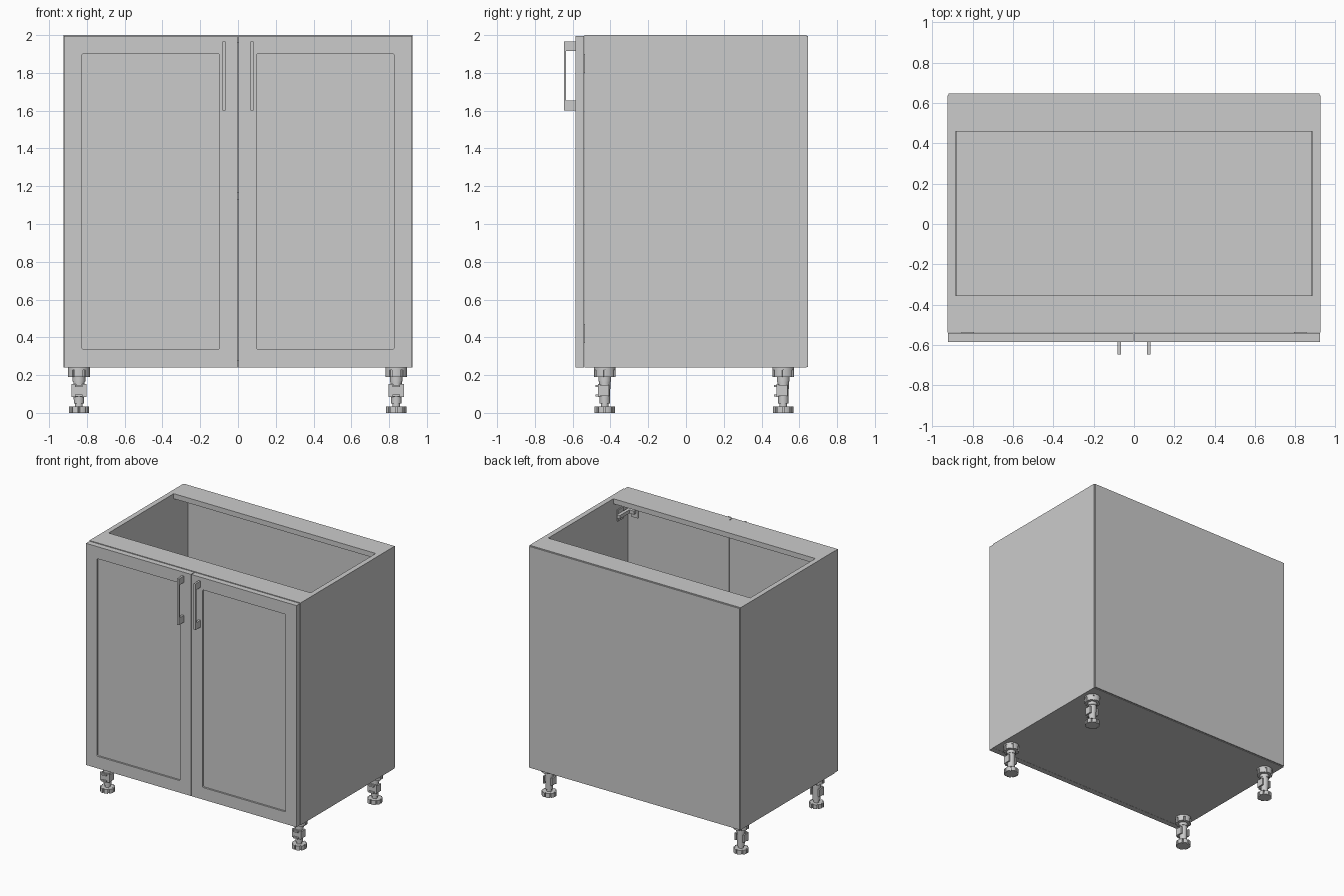
import bpy, bmesh
from math import cos, sin, pi, radians
from mathutils import Matrix, Vector

if "Cube" in bpy.data.objects:
    bpy.data.objects.remove(bpy.data.objects["Cube"])


def finish(name, bm, smooth=False):
    bmesh.ops.recalc_face_normals(bm, faces=bm.faces)
    me = bpy.data.meshes.new(name)
    bm.to_mesh(me)
    bm.free()
    if smooth:
        me.polygons.foreach_set("use_smooth", [True] * len(me.polygons))
        me.set_sharp_from_angle(angle=radians(30))
    ob = bpy.data.objects.new(name, me)
    bpy.context.collection.objects.link(ob)
    return ob


def add_box(bm, x, y, z):
    size = Vector((abs(x[1] - x[0]), abs(y[1] - y[0]), abs(z[1] - z[0])))
    mid = Vector((sum(x) / 2, sum(y) / 2, sum(z) / 2))
    m = Matrix.Translation(mid) @ Matrix.Diagonal((*size, 1))
    return bmesh.ops.create_cube(bm, size=1, matrix=m)["verts"]


def box(name, x, y, z):
    bm = bmesh.new()
    add_box(bm, x, y, z)
    return finish(name, bm)


def add_prism(bm, points, offset):
    face = bm.faces.new([bm.verts.new(p) for p in points])
    top = bmesh.ops.extrude_face_region(bm, geom=[face])["geom"]
    bmesh.ops.translate(bm, vec=offset, verts=[v for v in top if isinstance(v, bmesh.types.BMVert)])


def add_lathe(bm, profile, n=24):
    rings = [[bm.verts.new((r * cos(2 * pi * i / n), r * sin(2 * pi * i / n), z))
              for i in range(n)] for r, z in profile]
    for a, b in zip(rings, rings[1:]):
        for i in range(n):
            bm.faces.new((a[i], a[(i + 1) % n], b[(i + 1) % n], b[i]))
    bm.faces.new(rings[0])
    bm.faces.new(rings[-1])


def add_notched_disc(bm, r_out, r_in, z0, z1, lobes):
    pts = []
    step = 2 * pi / lobes
    for i in range(lobes):
        for f, r in ((-.40, r_in), (-.38, r_out), (-.19, r_out), (0, r_out),
                     (.19, r_out), (.38, r_out), (.40, r_in)):
            a = (i + .5 + f) * step
            pts.append((r * cos(a), r * sin(a), z0))
    add_prism(bm, pts, (0, 0, z1 - z0))


# Carcass panels
T = 0.04
F, B = -0.538, 0.637
for s, side in ((-1, "left"), (1, "right")):
    box(side + "_side_panel", (s * .925, s * .885), (F, B), (.24, 2))
box("bottom_panel", (-.885, .885), (F, B), (.24, .24 + T))
box("front_top_rail", (-.885, .885), (F, -.355), (2 - T, 2))
box("back_top_rail", (-.885, .885), (.46, B), (2 - T, 2))
box("shelf", (-.883, .883), (-.51, B), (1.126, 1.166))
box("back_panel", (-.921, .921), (B, .647), (.244, 1.996))

for s, side in ((-1, "left"), (1, "right")):
    # Door with recessed centre panel
    bm = bmesh.new()
    add_box(bm, (s * .003, s * .922), (-.585, -.541), (.241, 1.996))
    front = min(bm.faces, key=lambda f: f.calc_center_median().y)
    bmesh.ops.inset_region(bm, faces=[front], thickness=.135)
    bmesh.ops.bevel(bm, geom=list(front.verts), affect="VERTICES", offset=.008, segments=3, profile=.5)
    front = min((f for f in bm.faces if abs(f.calc_center_median().x - s * .4625) < .01
                 and f.normal.y < -.9), key=lambda f: f.calc_center_median().y)
    top = bmesh.ops.extrude_discrete_faces(bm, faces=[front])["faces"][0]
    bmesh.ops.translate(bm, vec=(0, .014, 0), verts=top.verts)
    finish(side + "_door", bm)

    # U-shaped handle
    bm = bmesh.new()
    yz = [(-.585, 1.6), (-.647, 1.6), (-.647, 1.966), (-.585, 1.966),
          (-.585, 1.915), (-.634, 1.915), (-.634, 1.655), (-.585, 1.655)]
    add_prism(bm, [(s * .073 - .008, y, z) for y, z in yz], (.016, 0, 0))
    finish(side + "_handle", bm)

    # Concealed hinges
    for z, level in ((1.85, "upper"), (.42, "lower")):
        bm = bmesh.new()
        add_box(bm, (s * .885, s * .875), (-.47, -.40), (z - .045, z + .045))
        add_box(bm, (s * .875, s * .85), (-.51, -.385), (z - .014, z + .014))
        add_box(bm, (s * .875, s * .81), (-.532, -.505), (z - .014, z + .014))
        add_box(bm, (s * .855, s * .795), (-.541, -.532), (z - .05, z + .05))
        finish(f"{side}_{level}_hinge", bm)

# Adjustable leg: notched foot, stem, collar and plinth clip
bm = bmesh.new()
add_notched_disc(bm, .054, .044, 0, .034, 8)
add_lathe(bm, [(.02, .03), (.02, .05), (.027, .05), (.03, .165), (.034, .165), (.034, .195)])
add_notched_disc(bm, .058, .05, .19, .228, 6)
add_lathe(bm, [(.058, .228), (.058, .24)])
add_box(bm, (-.04, .04), (-.035, -.025), (.085, .152))
for x in (-.034, .034):
    add_box(bm, (x - .006, x + .006), (-.03, .022), (.09, .147))
for z in (.092, .142):
    add_box(bm, (-.02, .02), (-.048, -.035), (z - .006, z + .006))
leg = finish("front_left_leg", bm, smooth=True)
leg.location = (-.842, -.43, 0)
for name, x, y in (("front_right_leg", .838, -.43), ("back_left_leg", -.842, .515),
                   ("back_right_leg", .838, .515)):
    other = bpy.data.objects.new(name, leg.data)
    other.location = (x, y, 0)
    bpy.context.collection.objects.link(other)
